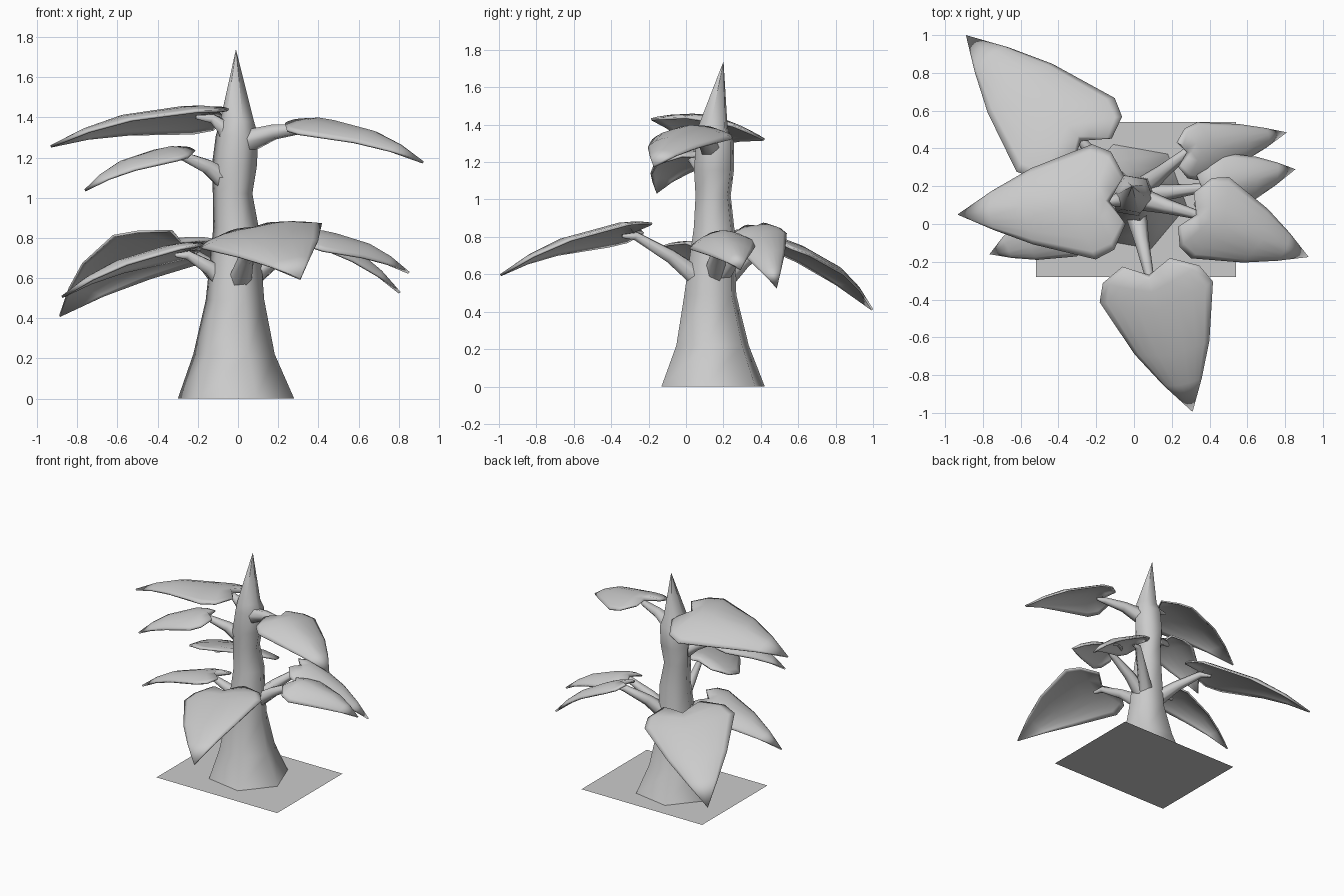
import bpy, bmesh, math
from mathutils import Vector

cube = bpy.data.objects.get("Cube")
if cube:
    bpy.data.objects.remove(cube, do_unlink=True)

grey = bpy.data.materials.new("plain_grey")
grey.use_nodes = True
grey.diffuse_color = (0.6, 0.6, 0.6, 1)
grey.node_tree.nodes["Principled BSDF"].inputs["Base Color"].default_value = (0.6, 0.6, 0.6, 1)


def finish(name, bm, angle):
    """Turn a bmesh into a smooth-shaded object."""
    mesh = bpy.data.meshes.new(name)
    bm.to_mesh(mesh)
    bm.free()
    mesh.materials.append(grey)
    mesh.polygons.foreach_set("use_smooth", [True] * len(mesh.polygons))
    mesh.set_sharp_from_angle(angle=math.radians(angle))
    obj = bpy.data.objects.new(name, mesh)
    bpy.context.collection.objects.link(obj)
    return obj


def loft(name, rings, follow):
    """Join six-sided rings (x, y, z, radius) into a tube, level or following its path."""
    bm = bmesh.new()
    centres = [Vector(r[:3]) for r in rings]
    loops = []
    for i, c in enumerate(centres):
        path = centres[min(i + 1, len(rings) - 1)] - centres[max(i - 1, 0)]
        turn = (path if follow else Vector((0, 0, 1))).to_track_quat('Z', 'Y')
        loop = []
        for k in range(6):
            a = math.radians(60 * k - 10)
            spoke = Vector((math.cos(a), math.sin(a), 0)) * rings[i][3]
            loop.append(bm.verts.new(c + (turn @ spoke if follow else spoke)))
        loops.append(loop)
    for a, b in zip(loops, loops[1:]):
        for k in range(6):
            j = (k + 1) % 6
            bm.faces.new((a[k], a[j], b[j], b[k]))
    bmesh.ops.recalc_face_normals(bm, faces=bm.faces)
    return finish(name, bm, 75)


# Half outline of the heart-shaped leaf: along, across, matching midrib position
OUTLINE = [(0, 0, 0), (-0.1, 0.42, 0.02), (-0.02, 0.85, 0.1), (0.1, 1, 0.22),
           (0.5, 0.66, 0.55), (0.76, 0.34, 0.78), (1, 0, 1)]
ACROSS = (0, 0.35, 0.65, 0.87, 1)


def leaf(name, base, tip, wing_a, wing_b):
    """Domed heart-shaped leaf spanning a notch, a tip and two side corners."""
    base, tip = Vector(base), Vector(tip)
    axis = tip - base
    sides = [Vector(w) - base - axis * 0.1 for w in (wing_a, wing_b)]
    up = axis.cross(sides[0] - sides[1]).normalized()
    if up.z < 0:
        up.negate()
    bm = bmesh.new()
    for side in sides:
        rows = []
        for along, across, rib in OUTLINE:
            row = []
            for f in ACROSS:
                t = rib + (along - rib) * f
                lift = 0.05 * axis.length * 4 * max(t, 0) * (1 - t)
                dome = 0.038 * (1 - f ** 3) * min(1, across * 1.8)
                row.append(bm.verts.new(base + axis * t + side * across * f + up * (lift + dome)))
            rows.append(row)
        for a, b in zip(rows, rows[1:]):
            for i in range(len(ACROSS) - 1):
                bm.faces.new((a[i], a[i + 1], b[i + 1], b[i]))
    bmesh.ops.remove_doubles(bm, verts=bm.verts, dist=0.0005)
    bmesh.ops.recalc_face_normals(bm, faces=bm.faces)
    if sum(f.normal.z for f in bm.faces) < 0:
        bmesh.ops.reverse_faces(bm, faces=bm.faces)
    obj = finish(name, bm, 80)
    shell = obj.modifiers.new("thickness", 'SOLIDIFY')
    shell.thickness = 0.012


# Ground sheet
bm = bmesh.new()
bm.faces.new([bm.verts.new(p) for p in
              ((-0.52, -0.28, 0), (0.54, -0.28, 0), (0.54, 0.54, 0), (-0.52, 0.54, 0))])
finish("ground_sheet", bm, 30)

# Flared trunk rising to a point
loft("trunk", [(-0.01, 0.145, 0, 0.294), (-0.02, 0.142, 0.22, 0.206),
               (-0.015, 0.13, 0.49, 0.148), (-0.01, 0.15, 0.85, 0.115),
               (-0.027, 0.145, 1.02, 0.1), (-0.018, 0.15, 1.16, 0.114),
               (-0.005, 0.155, 1.31, 0.107), (-0.005, 0.142, 1.38, 0.086),
               (-0.01, 0.2, 1.735, 0.001)], False)

# Leaves: name, stem height on the trunk, notch, tip, two side corners
LEAVES = [
    ("low_front", 0.52, (0.08, -0.27, 0.83), (0.31, -0.995, 0.6),
     (-0.18, -0.41, 0.74), (0.42, -0.3, 0.86)),
    ("low_back", 0.52, (-0.28, 0.44, 0.78), (-0.89, 1.0, 0.415),
     (-0.62, 0.27, 0.8), (-0.1, 0.66, 0.69)),
    ("low_right", 0.53, (-0.25, 0.08, 0.74), (-0.88, 0.05, 0.51),
     (-0.28, -0.13, 0.74), (-0.3, 0.27, 0.68)),
    ("low_left_back", 0.55, (0.28, 0.38, 0.84), (0.81, 0.485, 0.53),
     (0.33, 0.54, 0.81), (0.35, 0.23, 0.77)),
    ("low_left", 0.55, (0.36, 0.19, 0.81), (0.855, 0.29, 0.63),
     (0.42, 0.02, 0.73), (0.46, 0.38, 0.76)),
    ("high_left", 1.26, (0.33, 0.05, 1.37), (0.925, -0.175, 1.18),
     (0.3, -0.18, 1.31), (0.5, 0.25, 1.32)),
    ("high_right", 1.26, (-0.13, 0.12, 1.42), (-0.935, 0.05, 1.26),
     (-0.2, -0.19, 1.42), (-0.22, 0.42, 1.31)),
    ("middle_right", 1.05, (-0.27, 0.04, 1.23), (-0.765, -0.16, 1.04),
     (-0.3, -0.17, 1.18), (-0.45, 0.15, 1.19)),
]

# Each stem starts inside the trunk and ends under its leaf
for name, height, notch, tip, wing_a, wing_b in LEAVES:
    leaf(name + "_leaf", notch, tip, wing_a, wing_b)
    start, end = Vector((-0.01, 0.145, height)), Vector(notch) - Vector((0, 0, 0.025))
    middle = start.lerp(end, 0.55) + Vector((0, 0, 0.02))
    inner = end.lerp(Vector(tip), 0.1) + Vector((0, 0, 0.02))
    loft(name + "_stem", [(*start, 0.07), (*middle, 0.04), (*end, 0.025), (*inner, 0.01)], True)
